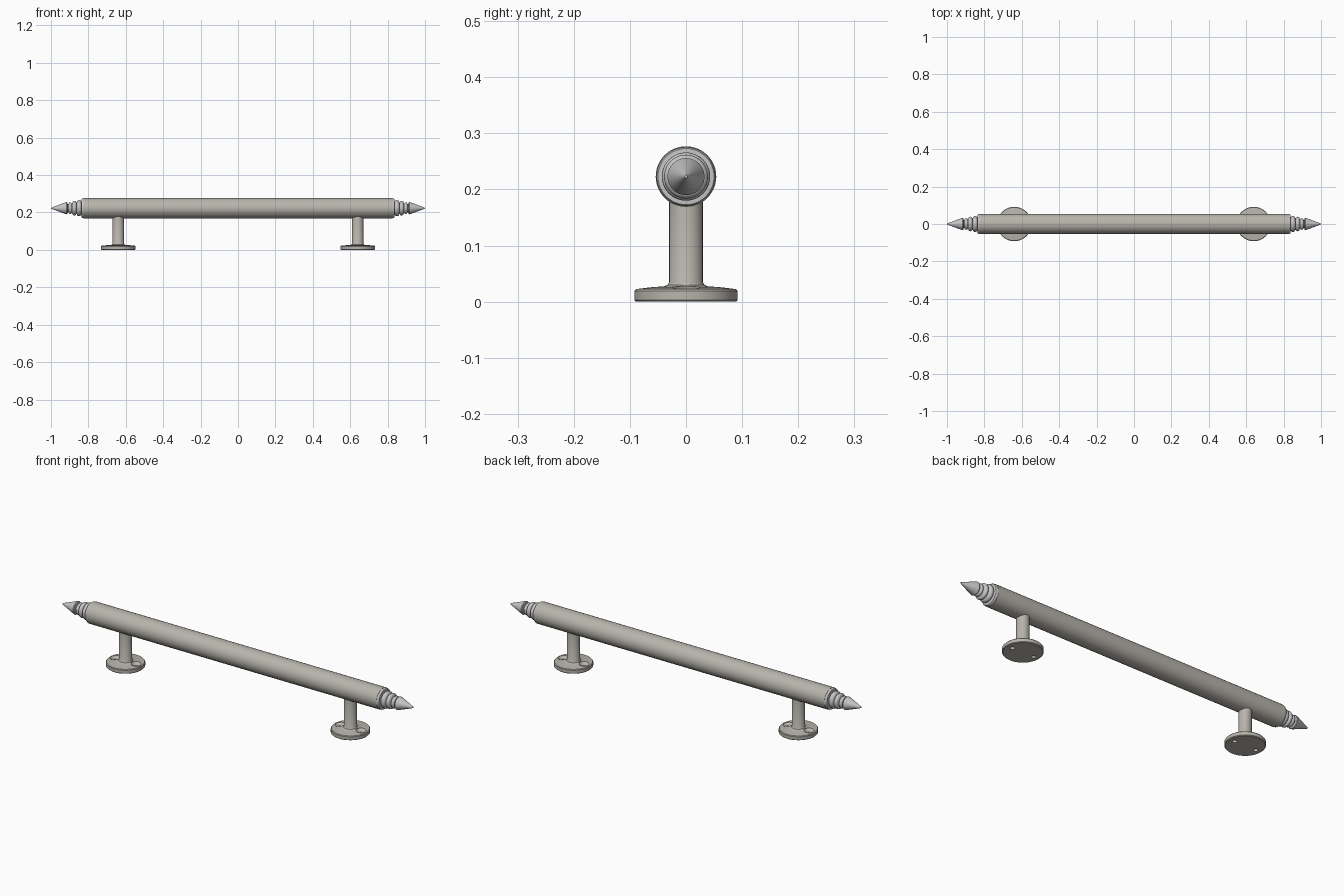
import bpy, bmesh, math
from mathutils import Matrix, Vector

if "Cube" in bpy.data.objects:
    bpy.data.objects.remove(bpy.data.objects["Cube"], do_unlink=True)

BAR_Z = 0.223
POST_X = 0.64


def material(name, rgb):
    m = bpy.data.materials.new(name)
    m.use_nodes = True
    m.diffuse_color = (*rgb, 1)
    m.node_tree.nodes["Principled BSDF"].inputs["Base Color"].default_value = (*rgb, 1)
    return m


warm = material("warm satin metal", (0.48, 0.46, 0.415))
cool = material("pale cool metal", (0.56, 0.56, 0.57))


def lathe(name, profile, mat, location=(0, 0, 0), tilt=0, steps=48):
    """Spin (radius, height) points about z, then tilt about y and place."""
    bm = bmesh.new()
    verts = [bm.verts.new((r, 0, z)) for r, z in profile]
    edges = [bm.edges.new(pair) for pair in zip(verts, verts[1:])]
    bmesh.ops.spin(bm, geom=verts + edges, cent=(0, 0, 0), axis=(0, 0, 1),
                   angle=math.tau, steps=steps)
    bmesh.ops.remove_doubles(bm, verts=bm.verts, dist=1e-5)
    bmesh.ops.dissolve_degenerate(bm, edges=bm.edges, dist=1e-6)
    bmesh.ops.recalc_face_normals(bm, faces=bm.faces)
    bm.transform(Matrix.Translation(Vector(location)) @ Matrix.Rotation(tilt, 4, "Y"))
    mesh = bpy.data.meshes.new(name)
    bm.to_mesh(mesh)
    bm.free()
    mesh.materials.append(mat)
    obj = bpy.data.objects.new(name, mesh)
    bpy.context.collection.objects.link(obj)
    return obj


def activate(obj):
    bpy.ops.object.select_all(action="DESELECT")
    obj.select_set(True)
    bpy.context.view_layer.objects.active = obj


def smooth(obj):
    activate(obj)
    bpy.ops.object.shade_smooth_by_angle(angle=math.radians(32))


def bead(start, end, neck, radius, count=8):
    """Rounded ring between two heights."""
    pts = []
    for i in range(count + 1):
        a = math.pi * i / count
        pts.append((neck + (radius - neck) * math.sin(a),
                    (start + end) / 2 - (end - start) / 2 * math.cos(a)))
    return pts


# Main bar
smooth(lathe("bar", [(0, -0.825), (0.054, -0.825), (0.054, 0.825), (0, 0.825)],
             warm, (0, 0, BAR_Z), math.pi / 2))

# Finial: collar, three shrinking rings and a pointed tip
finial = [(0, 0.815), (0.0525, 0.815), (0.0525, 0.832), (0.05, 0.836), (0.034, 0.837)]
finial += bead(0.837, 0.862, 0.032, 0.043)
finial += bead(0.864, 0.886, 0.028, 0.039)
finial += bead(0.888, 0.906, 0.022, 0.031)
finial += [(0.021, 0.910), (0.031, 0.912), (0.033, 0.916), (0.030, 0.926),
           (0.003, 0.998), (0, 1.0)]

# Countersunk screw hole
screw_hole = [(0, -0.01), (0.011, -0.01), (0.011, 0.012), (0.025, 0.026), (0.025, 0.05), (0, 0.05)]

# Mounting plate and post in one turned piece
foot = [(0, 0), (0.089, 0), (0.092, 0.003), (0.092, 0.019), (0.089, 0.0225),
        (0.06, 0.026), (0.038, 0.0275), (0.033, 0.030), (0.03, 0.035),
        (0.03, BAR_Z - 0.02), (0, BAR_Z - 0.02)]

for side, label in ((1, "left"), (-1, "right")):
    smooth(lathe(label + "_finial", finial, cool, (0, 0, BAR_Z), side * math.pi / 2))

    stand = lathe(label + "_post_and_plate", foot, warm, (side * POST_X, 0, 0))
    for offset in (-0.061, 0.061):
        cutter = lathe("hole_cutter", screw_hole, warm,
                       (side * POST_X + offset, 0, 0), steps=32)
        cutter.hide_render = True
        mod = stand.modifiers.new("screw_hole", "BOOLEAN")
        mod.operation = "DIFFERENCE"
        mod.solver = "EXACT"
        mod.object = cutter
        activate(stand)
        bpy.ops.object.modifier_apply(modifier=mod.name)
        bpy.data.objects.remove(cutter, do_unlink=True)
    smooth(stand)
